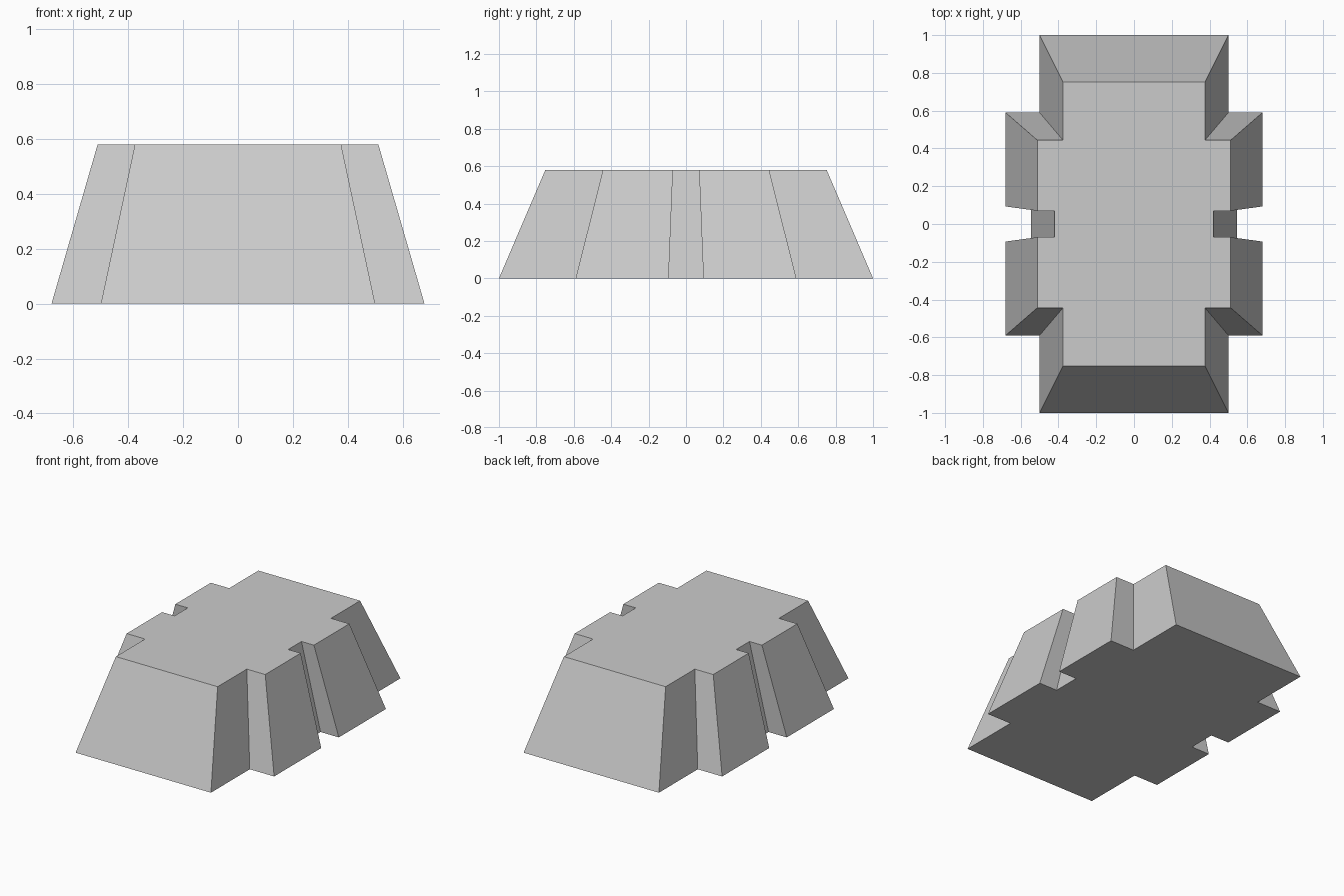
import bpy, bmesh

if "Cube" in bpy.data.objects:
    bpy.data.objects.remove(bpy.data.objects["Cube"])

HEIGHT = 0.58

# One quarter of the outline, from the end wall round to the side notch
BASE = [(0.5, 1.0), (0.5, 0.59), (0.68, 0.59), (0.68, 0.093), (0.545, 0.093)]
TOP = [(0.376, 0.752), (0.376, 0.444), (0.512, 0.444), (0.512, 0.07), (0.42, 0.07)]


def full_outline(quarter):
    """Mirror a quarter outline into a closed clockwise loop."""
    half = quarter + [(x, -y) for x, y in reversed(quarter)]
    return half + [(-x, y) for x, y in reversed(half)]


def loft(name, lower, upper, height):
    """Solid with straight walls between two matching outlines."""
    bm = bmesh.new()
    a = [bm.verts.new((x, y, 0)) for x, y in lower]
    b = [bm.verts.new((x, y, height)) for x, y in upper]
    bm.faces.new(a)
    bm.faces.new(b)
    n = len(a)
    for i in range(n):
        j = (i + 1) % n
        bm.faces.new((a[i], a[j], b[j], b[i]))
    bmesh.ops.recalc_face_normals(bm, faces=bm.faces)
    mesh = bpy.data.meshes.new(name)
    bm.to_mesh(mesh)
    bm.free()
    obj = bpy.data.objects.new(name, mesh)
    bpy.context.collection.objects.link(obj)
    return obj


# Tapered cross-shaped block with a notch in each long side
loft("tapered_block", full_outline(BASE), full_outline(TOP), HEIGHT)
